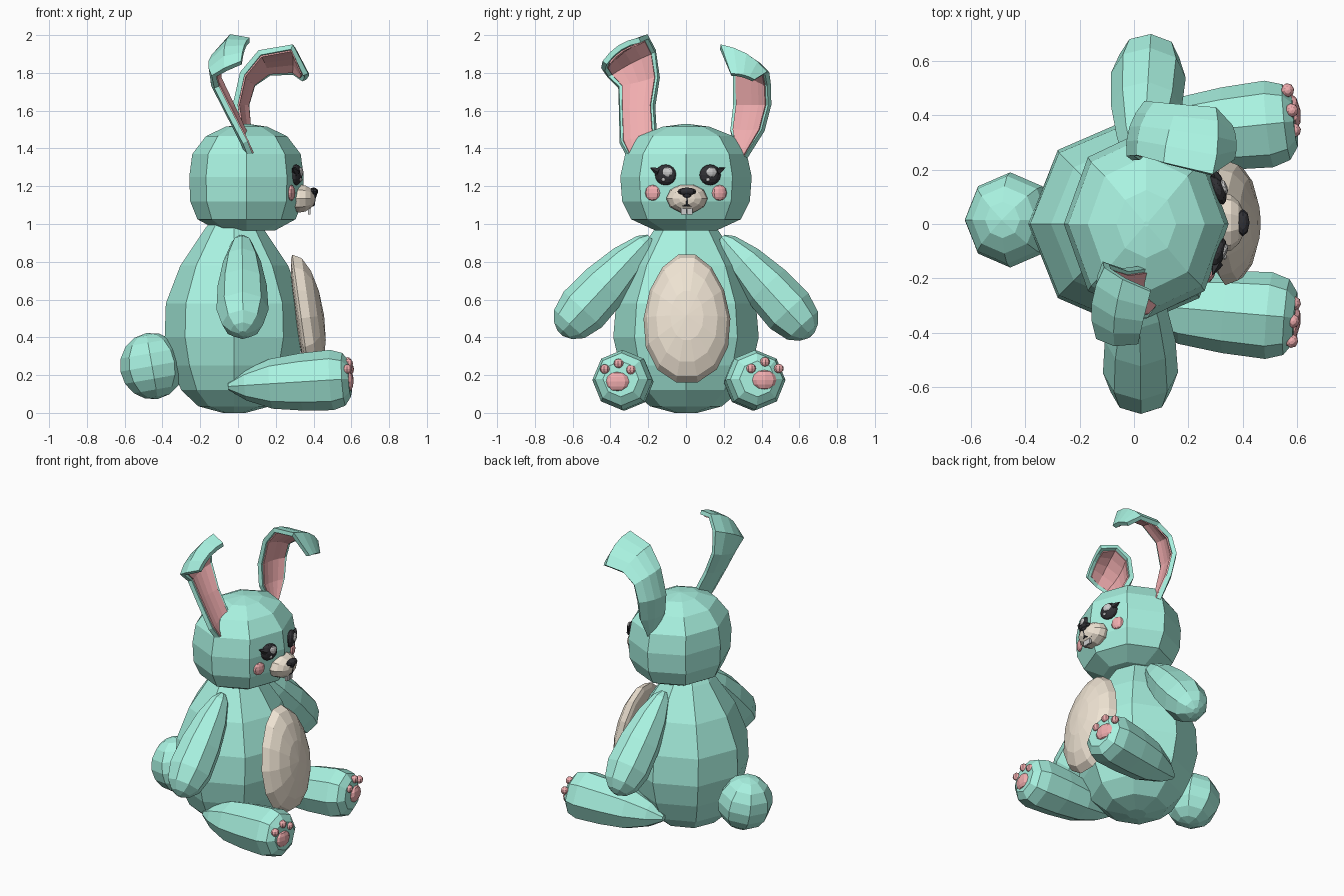
import bpy, bmesh
from math import cos, sin, pi, radians
from mathutils import Vector, Matrix, Euler

if "Cube" in bpy.data.objects:
    bpy.data.objects.remove(bpy.data.objects["Cube"])


def material(name, rgb):
    m = bpy.data.materials.new(name)
    m.diffuse_color = (*rgb, 1)
    m.use_nodes = True
    m.node_tree.nodes["Principled BSDF"].inputs["Base Color"].default_value = m.diffuse_color
    return m


TEAL = material("teal", (0.40, 0.90, 0.76))
CREAM = material("cream", (0.86, 0.77, 0.65))
PINK = material("pink", (0.88, 0.42, 0.43))
DARK = material("dark", (0.03, 0.03, 0.035))
SHINE = material("shine", (0.75, 0.75, 0.77))


def finish(name, bm, mat, fix=True):
    if fix:
        bmesh.ops.recalc_face_normals(bm, faces=bm.faces)
    me = bpy.data.meshes.new(name)
    bm.to_mesh(me)
    bm.free()
    me.materials.append(mat)
    ob = bpy.data.objects.new(name, me)
    bpy.context.collection.objects.link(ob)
    return ob


def loft(name, rings, mat):
    """Skin a stack of closed rings and cap both ends."""
    bm = bmesh.new()
    vs = [[bm.verts.new(p) for p in r] for r in rings]
    n = len(vs[0])
    for a, b in zip(vs, vs[1:]):
        for i in range(n):
            j = (i + 1) % n
            bm.faces.new((a[i], a[j], b[j], b[i]))
    bm.faces.new(vs[0])
    bm.faces.new(vs[-1])
    return finish(name, bm, mat)


def stack(name, levels, cx, mat, n=8):
    """Upright lathe-like form from (z, rx, ry) levels."""
    loft(name, [[(cx + rx * cos(2 * pi * i / n), ry * sin(2 * pi * i / n), z)
                 for i in range(n)] for z, rx, ry in levels], mat)


def limb(name, p0, p1, profile, mat, n=8):
    """Round limb along p0-p1 from (t, radius) pairs."""
    p0, p1 = Vector(p0), Vector(p1)
    q = (p1 - p0).to_track_quat('Z', 'Y')
    loft(name, [[p0.lerp(p1, t) + q @ Vector((r * cos(2 * pi * i / n), r * sin(2 * pi * i / n), 0))
                 for i in range(n)] for t, r in profile], mat)


def ball(name, c, size, mat, u=8, v=6, rot=(0, 0, 0), pole_x=False, back=1, egg=0):
    """Ellipsoid; back flattens its -x half, egg narrows its top."""
    bm = bmesh.new()
    bmesh.ops.create_uvsphere(bm, u_segments=u, v_segments=v, radius=1)
    if pole_x:
        bm.transform(Matrix.Rotation(pi / 2, 4, 'Y'))
    for p in bm.verts:
        p.co.x *= back if p.co.x < 0 else 1
        p.co.y *= 1 - egg * p.co.z
    bm.transform(Matrix.LocRotScale(Vector(c), Euler([radians(a) for a in rot]), Vector(size)))
    return finish(name, bm, mat)


def ear(name, stations, side):
    """Cupped, folded strip with a pink lining; stations are (inner edge, outer edge)."""
    mids = [(Vector(a) + Vector(b)) / 2 for a, b in stations]
    for part, mat, inset, lift in (("", TEAL, 1.0, 0), ("_lining", PINK, 0.84, 0.01)):
        bm = bmesh.new()
        rows = []
        for k, (a, b) in enumerate(stations):
            tang = mids[min(k + 1, len(mids) - 1)] - mids[max(k - 1, 0)]
            w = Vector(b) - Vector(a)
            nrm = (w.cross(tang) * side).normalized()
            row = []
            for s in (-1, -0.5, 0, 0.5, 1):
                f = s * inset
                depth = 0.11 * w.length * (1 - f * f)
                p = mids[k] + w * 0.5 * f + nrm * (lift - depth)
                if lift and k == len(mids) - 1:
                    p = p - tang.normalized() * 0.02
                row.append(bm.verts.new(p))
            rows.append(row)
        for r0, r1 in zip(rows, rows[1:]):
            for i in range(4):
                f = [r0[i], r0[i + 1], r1[i + 1], r1[i]]
                bm.faces.new(f if side > 0 else f[::-1])
        ob = finish(name + part, bm, mat, fix=False)
        sol = ob.modifiers.new("thickness", 'SOLIDIFY')
        sol.thickness = 0.028 if not lift else 0.008
        sol.offset = -1


# Body, head and tail
stack("body", [(0.0, 0.06, 0.06), (0.035, 0.19, 0.19), (0.12, 0.28, 0.29), (0.25, 0.335, 0.35),
               (0.40, 0.368, 0.385), (0.58, 0.362, 0.37), (0.78, 0.285, 0.295), (0.975, 0.155, 0.165),
               (1.02, 0.12, 0.13)], -0.02, TEAL)
stack("head", [(0.965, 0.15, 0.16), (1.025, 0.26, 0.29), (1.12, 0.298, 0.338), (1.25, 0.303, 0.348),
               (1.37, 0.287, 0.322), (1.465, 0.215, 0.25), (1.515, 0.11, 0.125), (1.53, 0.01, 0.01)],
      0.045, TEAL)
ball("tail", (-0.455, 0.015, 0.248), (0.17, 0.175, 0.177), TEAL, 8, 8, (0, -10, 0))
ball("belly_patch", (0.335, 0.005, 0.5), (0.122, 0.23, 0.35), CREAM, 14, 8, (0, -8, 0), True, 0.25, 0.12)

# Arms
arm = [(0, 0.02), (0.06, 0.055), (0.25, 0.1), (0.5, 0.13), (0.75, 0.138), (0.9, 0.11), (0.97, 0.065), (1, 0.02)]
limb("right_arm", (0.02, -0.19, 0.93), (0.025, -0.665, 0.42), arm, TEAL)
limb("left_arm", (0.03, 0.19, 0.93), (0.06, 0.665, 0.41), arm, TEAL)

# Legs with paw pads: (x, y, z) of main pad then toes
leg = [(0, 0.02), (0.14, 0.08), (0.35, 0.132), (0.6, 0.152), (0.85, 0.16), (0.95, 0.14), (1, 0.095)]
feet = {
    "right": (-0.29, -0.345, -8, [(0.588, -0.365, 0.165), (0.58, -0.43, 0.232), (0.585, -0.357, 0.262), (0.59, -0.292, 0.228)]),
    "left": (0.31, 0.378, 9, [(0.588, 0.415, 0.175), (0.59, 0.345, 0.235), (0.58, 0.418, 0.27), (0.565, 0.492, 0.235)]),
}
for side, (y0, y1, turn, pads) in feet.items():
    limb(side + "_leg", (-0.05, y0, 0.14), (0.592, y1, 0.18), leg, TEAL)
    for k, c in enumerate(pads):
        size = (0.024, 0.065, 0.052) if k == 0 else (0.024, 0.026, 0.025)
        ball(side + ("_paw_pad" if k == 0 else "_toe_pad"), c, size, PINK, 8, 6, (0, 0, turn))

# Eyes, lashes and cheeks
for s, side in ((-1, "right"), (1, "left")):
    y = 0.01 + s * 0.118
    ball(side + "_eye", (0.308, y, 1.26), (0.027, 0.06, 0.055), DARK, 12, 8, (0, 0, s * 20))
    ball(side + "_eye_shine", (0.331, y + 0.008, 1.275), (0.012, 0.03, 0.026), SHINE, 8, 6, (0, 0, s * 20))
    ball(side + "_eye_sparkle", (0.333, y - 0.012, 1.235), (0.008, 0.012, 0.01), SHINE, 8, 6)
    limb(side + "_lash", (0.307, y + s * 0.035, 1.275), (0.288, y + s * 0.08, 1.298),
         [(0, 0.022), (0.5, 0.014), (1, 0.001)], DARK, 5)
    ball(side + "_cheek", (0.282, s * 0.177, 1.165), (0.018, 0.042, 0.042), PINK, 10, 6, (0, 0, s * 20))

# Muzzle, nose, mouth and teeth
ball("muzzle", (0.325, 0.005, 1.135), (0.085, 0.11, 0.078), CREAM, 10, 8, pole_x=True)
ball("nose", (0.4, 0.005, 1.172), (0.025, 0.05, 0.021), DARK, 8, 6)
ball("nose_tip", (0.402, 0.005, 1.155), (0.016, 0.026, 0.018), DARK, 8, 6)
limb("mouth_line", (0.408, 0.005, 1.15), (0.4, 0.005, 1.098), [(0, 0.006), (1, 0.006)], DARK, 5)
for s in (-1, 1):
    limb("mouth_curve", (0.4, 0.005, 1.1), (0.378, 0.005 + s * 0.045, 1.092), [(0, 0.006), (1, 0.004)], DARK, 5)
    bm = bmesh.new()
    bmesh.ops.create_cube(bm, size=1)
    bm.transform(Matrix.LocRotScale(Vector((0.378, 0.005 + s * 0.016, 1.073)), None, Vector((0.014, 0.029, 0.048))))
    finish("tooth", bm, SHINE)

# Ears: the right one folds outward, the left one folds forward
ear("right_ear", [((0.07, -0.24, 1.37), (0.09, -0.29, 1.34)), ((0.05, -0.165, 1.48), (0.05, -0.345, 1.44)),
                  ((-0.02, -0.175, 1.63), (-0.04, -0.35, 1.61)), ((-0.09, -0.15, 1.78), (-0.10, -0.355, 1.73)),
                  ((-0.085, -0.165, 1.91), (-0.115, -0.41, 1.78)), ((-0.03, -0.20, 1.98), (-0.06, -0.43, 1.81)),
                  ((0.06, -0.24, 1.96), (0.02, -0.42, 1.845))], -1)
ear("left_ear", [((0.06, 0.27, 1.38), (0.08, 0.31, 1.36)), ((0.02, 0.235, 1.5), (0.07, 0.40, 1.5)),
                 ((0.0, 0.25, 1.63), (0.06, 0.435, 1.63)), ((0.035, 0.25, 1.79), (0.09, 0.43, 1.73)),
                 ((0.12, 0.22, 1.895), (0.17, 0.42, 1.785)), ((0.28, 0.18, 1.925), (0.29, 0.41, 1.79)),
                 ((0.345, 0.24, 1.785), (0.34, 0.35, 1.755))], 1)
